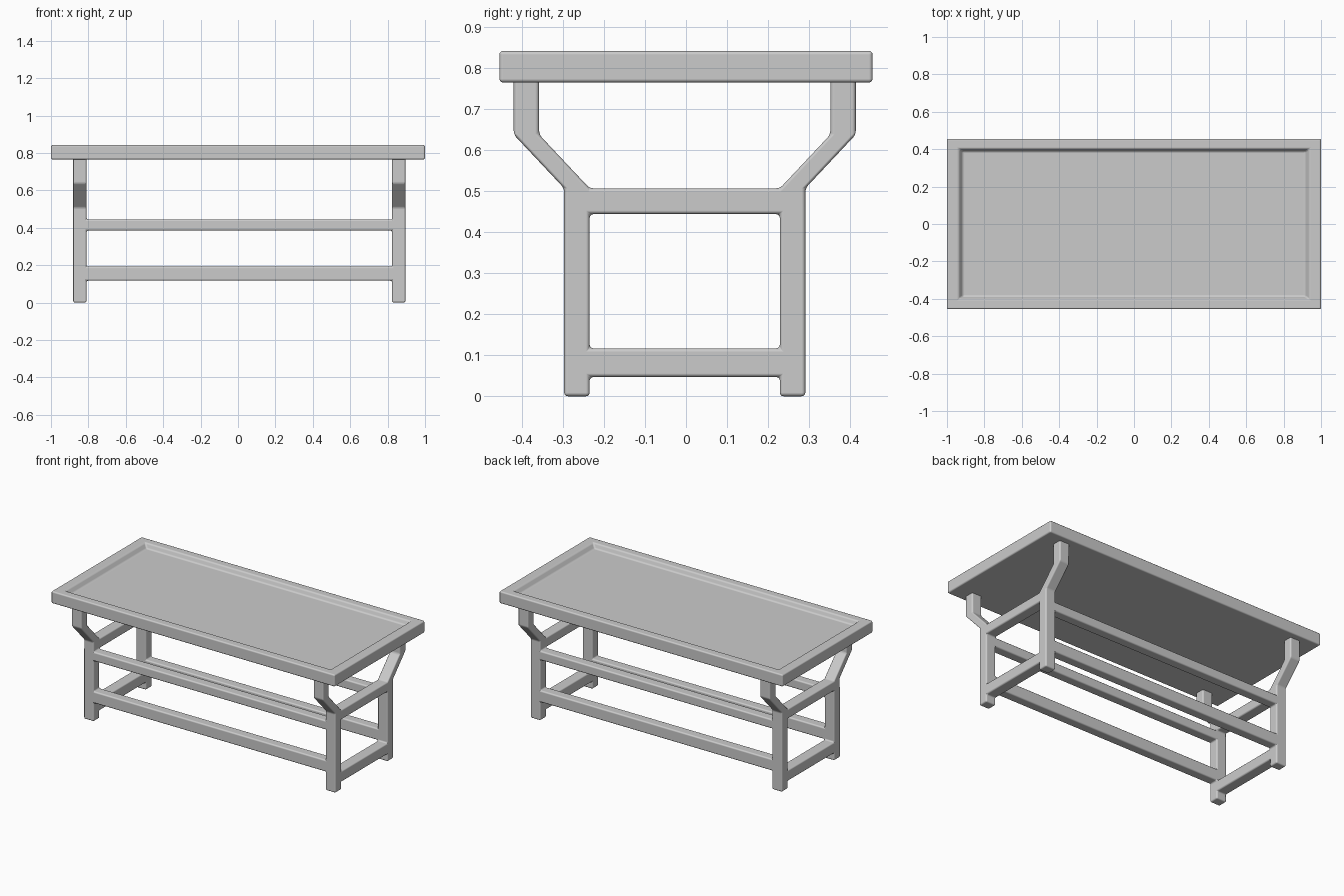
import bpy, bmesh

if "Cube" in bpy.data.objects:
    bpy.data.objects.remove(bpy.data.objects["Cube"])


def finish(bm, name, width):
    """Turn a bmesh into an object with softly rounded edges."""
    bmesh.ops.recalc_face_normals(bm, faces=bm.faces)
    for f in bm.faces:
        f.smooth = True
    me = bpy.data.meshes.new(name)
    bm.to_mesh(me)
    bm.free()
    ob = bpy.data.objects.new(name, me)
    bpy.context.collection.objects.link(ob)
    bev = ob.modifiers.new("rounded_edges", "BEVEL")
    bev.width = width
    bev.segments = 3
    bev.limit_method = 'ANGLE'
    bev.angle_limit = 0.5
    bev.use_clamp_overlap = False
    bev.harden_normals = True
    return ob


# Tray-like table top: stacked rectangular loops (half x, half y, z)
bm = bmesh.new()
loops = []
for hx, hy, z in [(1, .455, .765), (1, .455, .842), (.937, .402, .842), (.915, .388, .812)]:
    loops.append([bm.verts.new((sx * hx, sy * hy, z))
                  for sx, sy in ((-1, -1), (1, -1), (1, 1), (-1, 1))])
for a, b in zip(loops, loops[1:]):
    for i in range(4):
        j = (i + 1) % 4
        bm.faces.new((a[i], a[j], b[j], b[i]))
bm.faces.new(loops[0])
bm.faces.new(loops[-1])
finish(bm, "table_top", .009)

# Frame: four cranked legs as rings of verts, (z, outward shift in y)
bm = bmesh.new()
levels = [(0, 0), (.047, 0), (.117, 0), (.192, 0), (.385, 0), (.444, 0),
          (.507, 0), (.638, .123), (.775, .123)]
X = (.817, .888)       # inner, outer leg faces
Y = (.232, .294)
CX, CY = .007, -.003
SIDE_RAILS = (1, 5)    # leg segments joined along y
LONG_RAILS = (2, 4)    # leg segments joined along x
legs = {}
for sx in (-1, 1):
    for sy in (-1, 1):
        # corner order: 0 inner-inner, 1 outer x, 2 outer-outer, 3 outer y
        rings = [[bm.verts.new((CX + sx * X[ix], CY + sy * (Y[iy] + dy), z))
                  for ix, iy in ((0, 0), (1, 0), (1, 1), (0, 1))] for z, dy in levels]
        legs[sx, sy] = rings
        for k, (a, b) in enumerate(zip(rings, rings[1:])):
            for i in range(4):
                if (i == 0 and k in SIDE_RAILS) or (i == 3 and k in LONG_RAILS):
                    continue
                j = (i + 1) % 4
                bm.faces.new((a[i], a[j], b[j], b[i]))
        bm.faces.new(rings[0])
        bm.faces.new(rings[-1])


def rail(leg_a, leg_b, k, c, d):
    """Bridge the open faces of two legs with a rectangular rail."""
    pa, pb = ([r[k][c], r[k][d], r[k + 1][d], r[k + 1][c]] for r in (leg_a, leg_b))
    for i in range(4):
        j = (i + 1) % 4
        bm.faces.new((pa[i], pa[j], pb[j], pb[i]))


# Rails joining the legs
for s in (-1, 1):
    for k in SIDE_RAILS:
        rail(legs[s, -1], legs[s, 1], k, 0, 1)
    for k in LONG_RAILS:
        rail(legs[-1, s], legs[1, s], k, 0, 3)
finish(bm, "leg_frame", .009)
